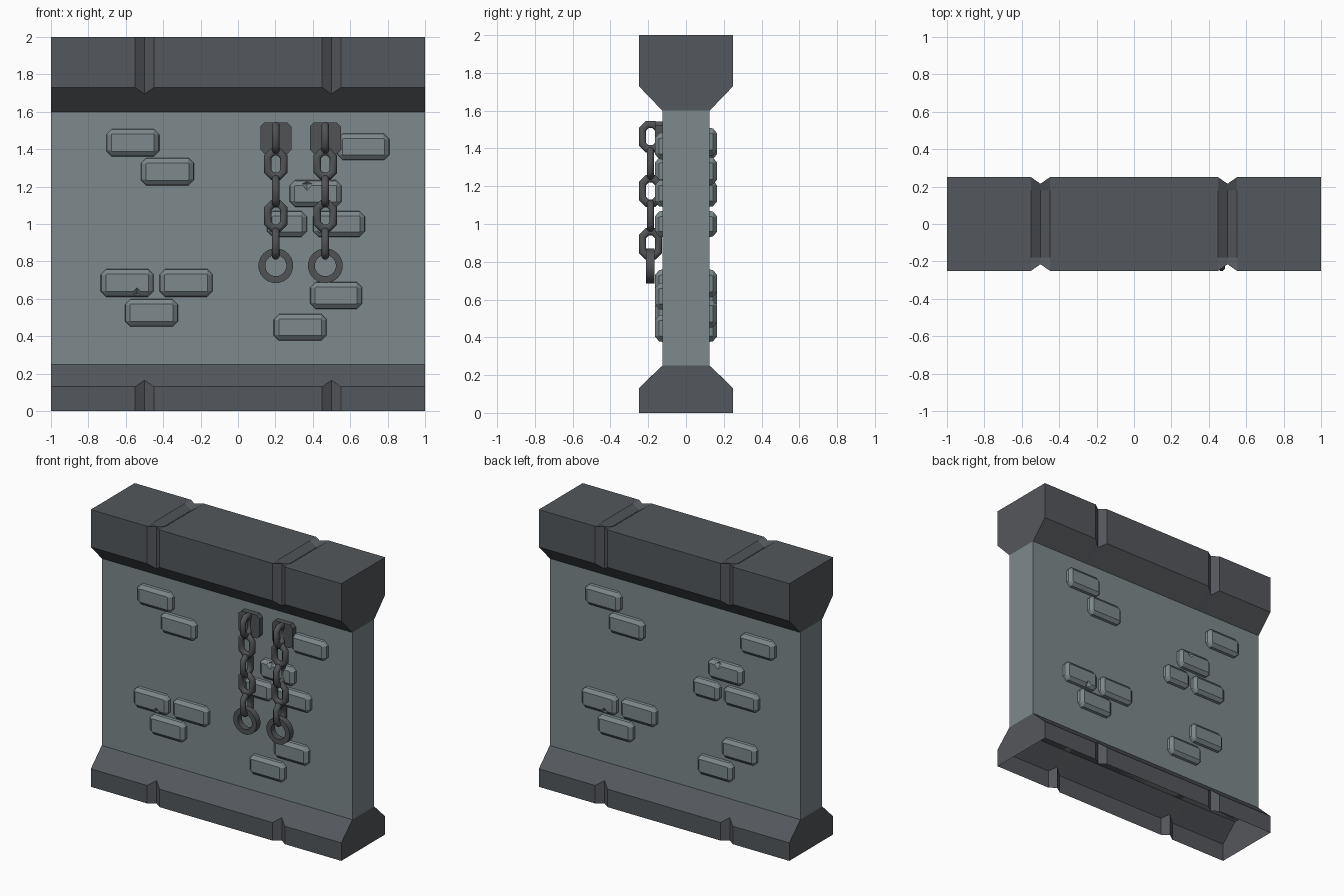
import bpy, bmesh, math
from mathutils import Vector, Matrix

if "Cube" in bpy.data.objects:
    bpy.data.objects.remove(bpy.data.objects["Cube"])


def material(name, rgb):
    m = bpy.data.materials.new(name)
    m.diffuse_color = (*rgb, 1)
    m.use_nodes = True
    m.node_tree.nodes["Principled BSDF"].inputs["Base Color"].default_value = m.diffuse_color
    return m


WALL = material("grey_green_stone", (0.205, 0.248, 0.262))
TRIM = material("dark_trim_stone", (0.088, 0.096, 0.106))
IRON = material("dark_iron", (0.080, 0.085, 0.091))


def finish(bm, name, mat, smooth=None):
    bmesh.ops.recalc_face_normals(bm, faces=bm.faces)
    me = bpy.data.meshes.new(name)
    bm.to_mesh(me)
    bm.free()
    me.materials.append(mat)
    ob = bpy.data.objects.new(name, me)
    bpy.context.collection.objects.link(ob)
    bpy.ops.object.select_all(action='DESELECT')
    ob.select_set(True)
    bpy.context.view_layer.objects.active = ob
    if smooth:
        bpy.ops.object.shade_smooth_by_angle(angle=math.radians(smooth))
    return ob


def loft(bm, rings, closed=True, caps=True):
    """Join successive rings of points with quads and cap both ends."""
    vs = [[bm.verts.new(p) for p in r] for r in rings]
    n = len(vs[0])
    for a, b in zip(vs, vs[1:]):
        for i in range(n if closed else n - 1):
            j = (i + 1) % n
            bm.faces.new((a[i], a[j], b[j], b[i]))
    if caps:
        bm.faces.new(vs[0])
        bm.faces.new(vs[-1])


# x stations along the trims: V grooves 0.1 wide at x = +-0.5
G = 0.035
STATIONS = [(-1, 0), (-.55, 0), (-.5, G), (-.45, 0),
            (.45, 0), (.5, G), (.55, 0), (1, 0)]

# wall panel
bm = bmesh.new()
bmesh.ops.create_cube(bm, size=1, matrix=Matrix.Translation((0, 0, .925))
                      @ Matrix.Diagonal((2, .25, 1.35, 1)))
finish(bm, "wall_panel", WALL)

# top cap with grooves over front, top and back
bm = bmesh.new()
rings = []
for x, d in STATIONS:
    half = [(.125, 1.6), (.25 - d, 1.73 - d), (.25 - d, 2), (.18, 2 - d)]
    prof = [(-y, z) for y, z in half] + half[::-1]
    rings.append([(x, y, z) for y, z in prof])
loft(bm, rings)
finish(bm, "top_cap", TRIM)

# base plinth, hollow and open underneath
bm = bmesh.new()
rings = []
for x, d in STATIONS:
    half = [(.25 - d, 0), (.25 - d, .13 + d), (.125, .25)]
    prof = [(-y, z) for y, z in half] + half[::-1]
    rings.append([(x, y, z) for y, z in prof])
loft(bm, rings, closed=False)
finish(bm, "base_plinth", TRIM)


def octagon(x0, x1, z0, z1, y, inset, c):
    """Rectangle with cut corners in a plane of constant y."""
    x0, x1, z0, z1 = x0 + inset, x1 - inset, z0 + inset, z1 - inset
    return [(x0 + c, y, z0), (x1 - c, y, z0), (x1, y, z0 + c), (x1, y, z1 - c),
            (x1 - c, y, z1), (x0 + c, y, z1), (x0, y, z1 - c), (x0, y, z0 + c)]


HALF_TURN = Matrix.Rotation(math.pi, 4, 'Z')


def add_turned_copy(bm):
    """The back carries the same pattern turned half way round."""
    geo = bmesh.ops.duplicate(bm, geom=bm.verts[:] + bm.edges[:] + bm.faces[:])["geom"]
    bmesh.ops.transform(bm, matrix=HALF_TURN,
                        verts=[v for v in geo if isinstance(v, bmesh.types.BMVert)])


# raised bricks: left, right, bottom, top
BRICKS = [(-.705, -.42, 1.36, 1.51), (-.52, -.235, 1.205, 1.355),
          (.53, .81, 1.34, 1.485), (.275, .555, 1.09, 1.235),
          (.155, .37, .93, 1.07), (.40, .68, .93, 1.07),
          (-.735, -.45, .61, .76), (-.42, -.135, .61, .76),
          (-.605, -.32, .45, .60), (.385, .665, .545, .69),
          (.19, .475, .375, .52)]
bm = bmesh.new()
for b in BRICKS:
    loft(bm, [octagon(*b, -.12, 0, .03), octagon(*b, -.143, .004, .028),
              octagon(*b, -.163, .028, .004)])
add_turned_copy(bm)
bricks = finish(bm, "raised_bricks", WALL)

# chips broken out of two bricks on each side
bm = bmesh.new()
for x, z in ((.37, 1.215), (-.54, .625)):
    c = Vector((x, -.165, z))
    pts = [bm.verts.new(c + s * Vector(o)) for s in (1, -1)
           for o in ((.035, 0, 0), (0, .03, 0), (0, 0, .038))]
    bmesh.ops.convex_hull(bm, input=pts)
add_turned_copy(bm)
cutter = finish(bm, "chip_cutter", WALL)
cutter.hide_render = True
mod = bricks.modifiers.new("chips", 'BOOLEAN')
mod.operation = 'DIFFERENCE'
mod.solver = 'EXACT'
mod.object = cutter
bpy.context.view_layer.objects.active = bricks
bpy.ops.object.modifier_apply(modifier=mod.name)
bpy.data.objects.remove(cutter)


def ring(bm, centre, R, r, n, k, stretch=0, sideways=False):
    """Ring of n segments with a k-sided section, stretched along z."""
    grid = []
    for i in range(n):
        a = 2 * math.pi * (i + .5) / n
        row = []
        for j in range(k):
            t = 2 * math.pi * (j + .5) / k
            rad = (R + r * math.cos(t) / math.cos(math.pi / k)) / math.cos(math.pi / n)
            u, w = rad * math.cos(a), r * math.sin(t) / math.cos(math.pi / k)
            v = rad * math.sin(a) + math.copysign(stretch, math.sin(a))
            o = Vector((w, u, v)) if sideways else Vector((u, w, v))
            row.append(bm.verts.new(Vector(centre) + o))
        grid.append(row)
    for i in range(n):
        p, q = grid[i], grid[(i + 1) % n]
        for j in range(k):
            m = (j + 1) % k
            bm.faces.new((p[j], p[m], q[m], q[j]))


# two hanging chains with mounting plates and end rings
CY = -.188
for side, cx in (("left", .202), ("right", .467)):
    bm = bmesh.new()
    loft(bm, [octagon(cx - .083, cx + .083, 1.375, 1.543, y, 0, .022)
              for y in (-.12, -.163)])
    finish(bm, side + "_chain_plate", IRON)

    bm = bmesh.new()
    for i, z in enumerate((1.462, 1.32, 1.175, 1.043, .895)):
        ring(bm, (cx, CY, z), .0425, .0195, 8, 8, .022, sideways=i % 2 == 0)
    finish(bm, side + "_chain_links", IRON, 50)

    bm = bmesh.new()
    ring(bm, (cx, CY, .777), .074, .018, 20, 4)
    bmesh.ops.scale(bm, vec=(1, 1.25, 1), verts=bm.verts,
                    space=Matrix.Translation((0, -CY, 0)))
    finish(bm, side + "_chain_end_ring", IRON, 40)
